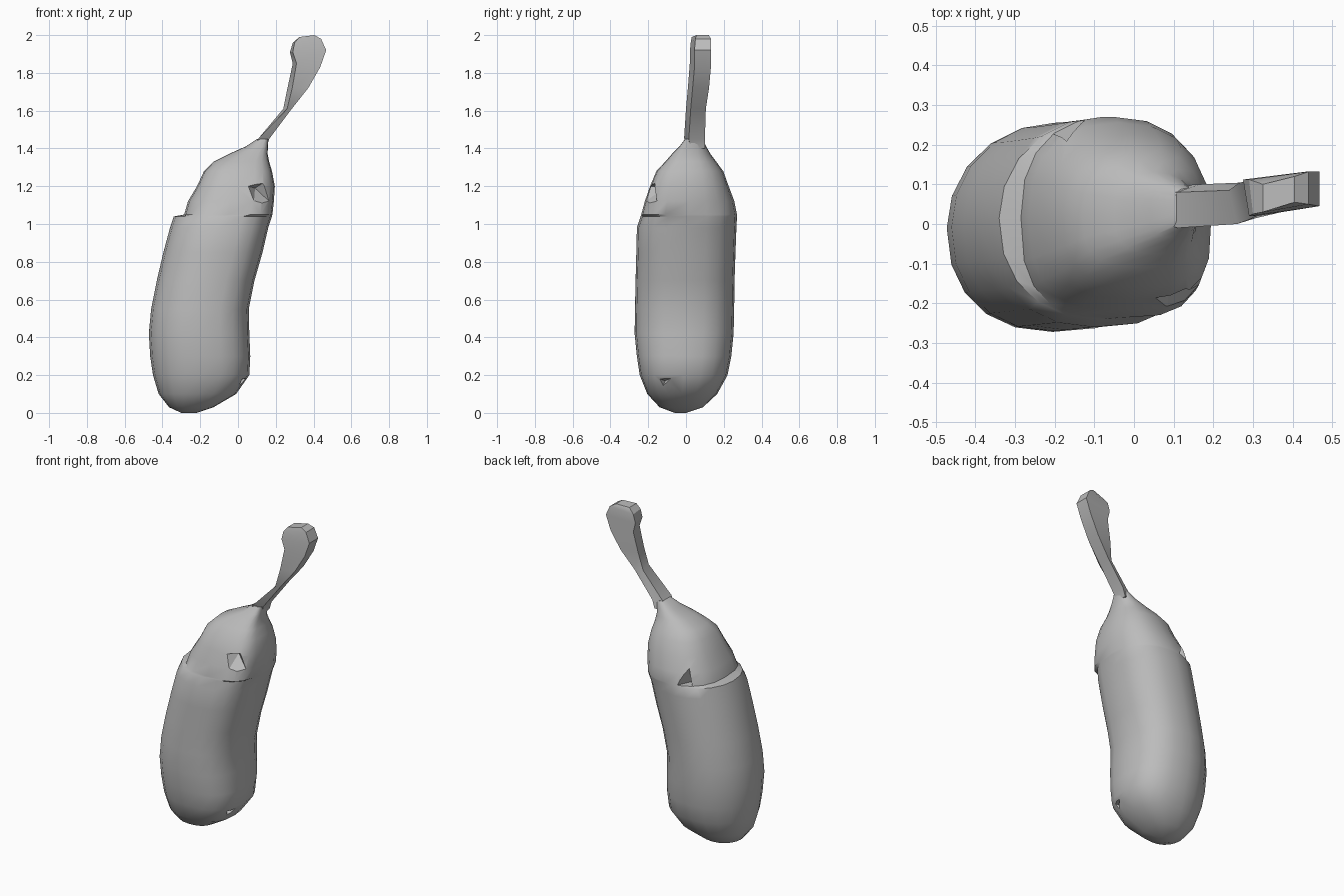
import bpy, bmesh, math

if "Cube" in bpy.data.objects:
    bpy.data.objects.remove(bpy.data.objects["Cube"], do_unlink=True)

grey = bpy.data.materials.new("plain grey")
grey.use_nodes = True
grey.diffuse_color = (0.5, 0.5, 0.5, 1)
grey.node_tree.nodes["Principled BSDF"].inputs["Base Color"].default_value = (0.5, 0.5, 0.5, 1)


def finish(bm, name, angle=None):
    bmesh.ops.recalc_face_normals(bm, faces=bm.faces[:])
    mesh = bpy.data.meshes.new(name)
    bm.to_mesh(mesh)
    bm.free()
    mesh.materials.append(grey)
    if angle:
        mesh.shade_smooth()
        mesh.set_sharp_from_angle(angle=math.radians(angle))
    obj = bpy.data.objects.new(name, mesh)
    bpy.context.collection.objects.link(obj)
    return obj


def bridge(bm, rings):
    """Skin a stack of vertex rings and close both ends."""
    n = len(rings[0])
    for low, high in zip(rings, rings[1:]):
        for i in range(n):
            j = (i + 1) % n
            bm.faces.new((low[i], low[j], high[j], high[i]))
    bm.faces.new(rings[0])
    bm.faces.new(rings[-1])


def squircle(a, powers):
    """Rounded outline with its own boxiness in each quarter turn."""
    c, s = math.cos(a), math.sin(a)
    power = powers[int(a // (math.pi / 2)) % 4]
    return (math.copysign(abs(c) ** (2 / power), c),
            math.copysign(abs(s) ** (2 / power), s))


def add_rings(bm, sections, powers, sides=20):
    """Each section is z, x min, x max, y min, y max."""
    rings = []
    for z, x0, x1, y0, y1 in sections:
        ring = []
        for i in range(sides):
            u, v = squircle(2 * math.pi * i / sides, powers)
            ring.append(bm.verts.new(((x0 + x1 + u * (x1 - x0)) / 2,
                                      (y0 + y1 + v * (y1 - y0)) / 2, z)))
        rings.append(ring)
    return rings


# Bent fruit; boxiness runs back left (+x), back, front, front right corner
bm = bmesh.new()
flesh = add_rings(bm, [
    (0.00, -0.30, -0.22, -0.06, 0.00),
    (0.03, -0.365, -0.13, -0.14, 0.09),
    (0.10, -0.42, -0.01, -0.205, 0.165),
    (0.20, -0.45, 0.06, -0.245, 0.22),
    (0.30, -0.465, 0.065, -0.26, 0.24),
    (0.42, -0.472, 0.06, -0.272, 0.252),
    (0.55, -0.46, 0.057, -0.27, 0.255),
    (0.70, -0.43, 0.087, -0.267, 0.257),
    (0.85, -0.395, 0.13, -0.263, 0.262),
    (0.98, -0.36, 0.16, -0.26, 0.267),
    (1.04, -0.34, 0.18, -0.24, 0.27),
], (2.5, 2.0, 2.25, 2.7))

# Leafy cap growing out of the fruit, leaving a ledge on one side
leaves = add_rings(bm, [
    (1.05, -0.285, 0.182, -0.237, 0.27),
    (1.12, -0.265, 0.19, -0.218, 0.256),
    (1.20, -0.217, 0.195, -0.19, 0.226),
    (1.28, -0.18, 0.18, -0.157, 0.197),
    (1.33, -0.13, 0.165, -0.11, 0.16),
    (1.37, -0.05, 0.157, -0.075, 0.13),
    (1.41, 0.04, 0.158, -0.035, 0.107),
    (1.45, 0.10, 0.16, -0.005, 0.09),
], (2.3, 2.4, 2.8, 3.4))
bridge(bm, flesh + leaves)
fruit = finish(bm, "fruit_and_cap", 35)

# Flat-sided stem: left x, left z, right x, right z, front y, back y, front bevel
bm = bmesh.new()
rings = []
for xl, zl, xr, zr, yf, yb, bevel in [
    (0.08, 1.41, 0.15, 1.40, 0.0, 0.10, 0.0),
    (0.11, 1.455, 0.165, 1.45, -0.01, 0.10, 0.0),
    (0.24, 1.61, 0.285, 1.61, 0.00, 0.105, 0.02),
    (0.262, 1.72, 0.372, 1.72, 0.01, 0.122, 0.025),
    (0.29, 1.85, 0.435, 1.83, 0.02, 0.132, 0.02),
    (0.275, 1.91, 0.467, 1.92, 0.02, 0.132, 0.015),
    (0.29, 1.96, 0.44, 1.98, 0.025, 0.132, 0.01),
    (0.325, 1.99, 0.405, 2.00, 0.03, 0.12, 0.0),
]:
    rings.append([bm.verts.new(p) for p in (
        (xl + bevel, yf, zl), (xr, yf + 0.025, zr), (xr, yb, zr), (xl, yb - 0.02, zl))])
bridge(bm, rings)
finish(bm, "stem", 30)


def notch(name, points):
    """Cut a small wedge, given by its corners, from the fruit."""
    bm = bmesh.new()
    for p in points:
        bm.verts.new(p)
    bmesh.ops.convex_hull(bm, input=bm.verts[:])
    cutter = finish(bm, name)
    cutter.hide_render = True
    cutter.hide_viewport = True
    mod = fruit.modifiers.new(name, 'BOOLEAN')
    mod.operation = 'DIFFERENCE'
    mod.solver = 'EXACT'
    mod.object = cutter


# Gaps between the cap leaves and a dent near the base
notch("front_gap_cutter", [
    (0.02, -0.25, 1.21), (0.20, -0.24, 1.26), (0.08, -0.29, 1.06),
    (0.24, -0.19, 1.05), (0.09, -0.12, 1.19)])
notch("back_gap_cutter", [
    (-0.23, 0.28, 1.05), (-0.11, 0.29, 1.05), (-0.17, 0.235, 1.2),
    (-0.17, 0.16, 1.05)])
notch("base_dent_cutter", [
    (0.07, -0.17, 0.19), (0.09, -0.06, 0.19), (0.05, -0.14, 0.10),
    (-0.02, -0.11, 0.17)])
